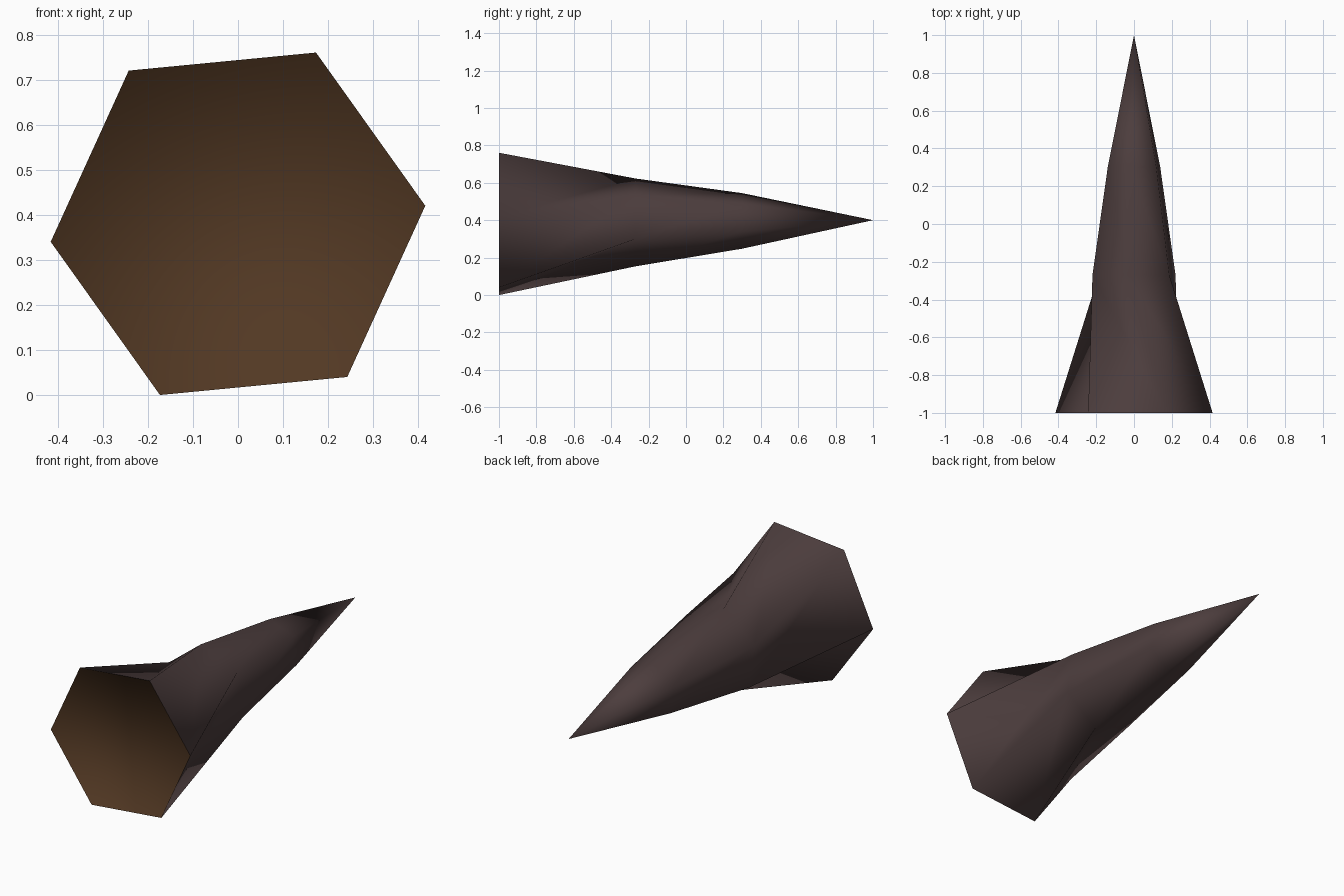
import bpy, bmesh, math

if "Cube" in bpy.data.objects:
    bpy.data.objects.remove(bpy.data.objects["Cube"])

SIDES = 6
# rings along the horn: y, centre height, radius, rotation in degrees
RINGS = [(-1.0, 0.38, 0.418, 5.5), (-0.27, 0.388, 0.237, 38.0), (0.30, 0.396, 0.150, 38.0)]


def material(name, rgb):
    m = bpy.data.materials.new(name)
    m.diffuse_color = (*rgb, 1.0)
    m.use_nodes = True
    m.node_tree.nodes["Principled BSDF"].inputs["Base Color"].default_value = m.diffuse_color
    return m


def horn_shell(name, mat, scale, tip_y, lining):
    """Twisted six-sided cone; the lining faces inwards and closes the mouth."""
    bm = bmesh.new()
    rings = []
    for k, (y, zc, r, rot) in enumerate(RINGS):
        r *= scale if k else 1.0          # both shells share the full-size rim
        angles = [math.radians(rot + i * 360 / SIDES) for i in range(SIDES)]
        rings.append([bm.verts.new((r * math.cos(a), y, zc + r * math.sin(a))) for a in angles])
    tip = bm.verts.new((0, tip_y, 0.40))
    for i in range(SIDES):
        j = (i + 1) % SIDES
        # each side is split along its inward-folding diagonal
        for a, b in zip(rings, rings[1:]):
            bm.faces.new((a[j], a[i], b[j]))
            bm.faces.new((a[i], b[i], b[j]))
        bm.faces.new((rings[-1][j], rings[-1][i], tip))
    if lining:
        bmesh.ops.reverse_faces(bm, faces=bm.faces[:])
        bm.faces.new(rings[0])            # flat mouth, facing the front
    for f in bm.faces:
        f.smooth = True
    me = bpy.data.meshes.new(name)
    bm.to_mesh(me)
    bm.free()
    me.materials.append(mat)
    ob = bpy.data.objects.new(name, me)
    bpy.context.collection.objects.link(ob)
    return ob


# outer skin, and the brown mouth with its lining
horn_shell("horn_outside", material("dark mauve brown", (0.073, 0.047, 0.047)), 1.0, 1.0, False)
horn_shell("horn_mouth", material("warm brown", (0.085, 0.040, 0.017)), 0.985, 0.97, True)
